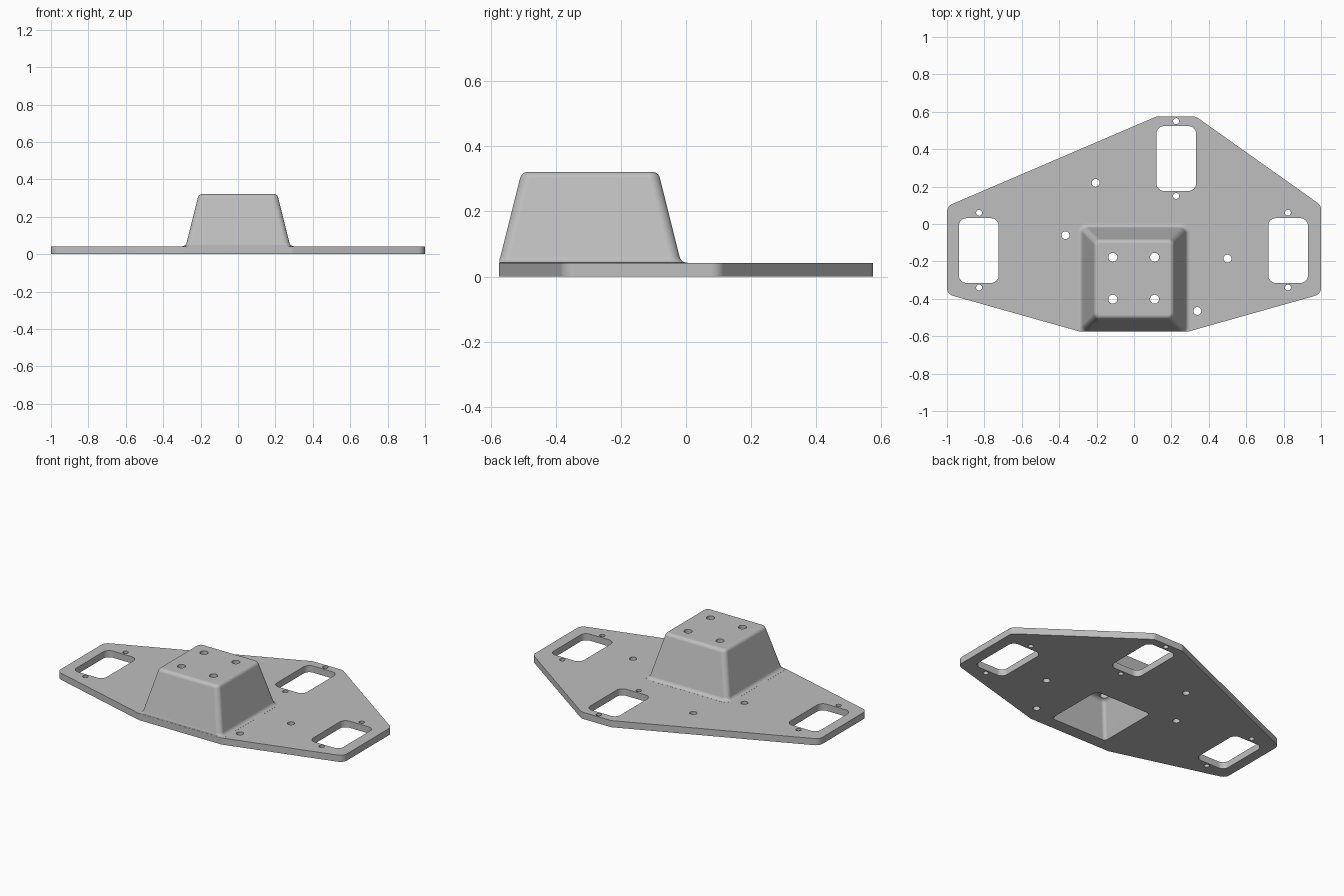
import bpy, bmesh, math
from mathutils import Vector

cube = bpy.data.objects.get("Cube")
if cube:
    bpy.data.objects.remove(cube, do_unlink=True)

grey = bpy.data.materials.new("plain_grey")
grey.use_nodes = True
GREY = (0.52, 0.52, 0.52, 1)
grey.diffuse_color = GREY
grey.node_tree.nodes["Principled BSDF"].inputs["Base Color"].default_value = GREY

PLATE = 0.042            # plate thickness
TOP = 0.322              # height of the raised block
MID_Y = -0.295           # centre line of the block
FRONT = -0.575           # front edge of the plate
DRAFT = 0.25             # slope of the block walls


def rounded(points, radius, steps=6):
    """Closed 2D outline with every corner replaced by an arc."""
    out = []
    for i, p in enumerate(points):
        p = Vector(p)
        u = (Vector(points[i - 1]) - p).normalized()
        v = (Vector(points[(i + 1) % len(points)]) - p).normalized()
        half = u.angle(v) / 2
        centre = p + (u + v).normalized() * radius / math.sin(half)
        setback = radius / math.tan(half)
        a, b = p + u * setback - centre, p + v * setback - centre
        out += [centre + a.lerp(b, k / steps).normalized() * radius
                for k in range(steps + 1)]
    return out


def rectangle(cx, cy, hx, hy, radius):
    return rounded([(cx - hx, cy - hy), (cx + hx, cy - hy),
                    (cx + hx, cy + hy), (cx - hx, cy + hy)], radius)


def circle(cx, cy, r, sides=24):
    return [Vector((cx + r * math.cos(math.tau * k / sides),
                    cy + r * math.sin(math.tau * k / sides))) for k in range(sides)]


def loft(bm, layers):
    """Solid skinned through (outline, z) layers, capped at both ends."""
    rings = [[bm.verts.new((p.x, p.y, z)) for p in outline] for outline, z in layers]
    for low, high in zip(rings, rings[1:]):
        n = len(low)
        for i in range(n):
            j = (i + 1) % n
            bm.faces.new((low[i], low[j], high[j], high[i]))
    bm.faces.new(rings[0][::-1])
    bm.faces.new(rings[-1])


def make_object(name, solids):
    bm = bmesh.new()
    for layers in solids:
        loft(bm, layers)
    bmesh.ops.recalc_face_normals(bm, faces=bm.faces)
    mesh = bpy.data.meshes.new(name)
    bm.to_mesh(mesh)
    bm.free()
    mesh.materials.append(grey)
    obj = bpy.data.objects.new(name, mesh)
    bpy.context.scene.collection.objects.link(obj)
    return obj


# Flat plate
outline = [(0.12, 0.575), (-1, 0.095), (-1, -0.375), (-0.29, FRONT),
           (0.29, FRONT), (1, -0.375), (1, 0.1), (0.33, 0.575)]
shape = rounded(outline, 0.045)
plate = make_object("mounting_plate", [[(shape, 0), (shape, PLATE)]])


# Tapered block with a fillet at its foot and rounded top edges
def wall(z):
    return 0.28 - DRAFT * (z - PLATE)


def block_outline(half, z):
    corner = max(0.004, 0.03 + half - wall(z))
    pts = rectangle(0, MID_Y, half, half, corner)
    for p in pts:
        p.y = max(p.y, FRONT + 0.001 + 0.28 * max(0, abs(p.x) - 0.28))
    return pts


slope = math.atan(DRAFT)
profile = []
r = 0.025
z0 = PLATE + r
x0 = wall(z0) + r / math.cos(slope)
foot = x0, PLATE + 0.0004
profile.append((x0, PLATE / 2))
profile.append(foot)
for k in range(1, 7):
    a = 1.5 * math.pi - (math.pi / 2 - slope) * k / 6
    profile.append((x0 + r * math.cos(a), z0 + r * math.sin(a)))
z1 = TOP - r
x1 = wall(z1) - r / math.cos(slope)
for k in range(7):
    a = slope + (math.pi / 2 - slope) * k / 6
    profile.append((x1 + r * math.cos(a), z1 + r * math.sin(a)))
block = make_object("raised_block", [[(block_outline(h, max(z, PLATE)), z)
                                      for h, z in profile]])

# Tapered pocket under the block
roof, pr = 0.225, 0.025
pocket_layers = [(0.21, -0.04)]
for k in range(6):
    a = math.pi / 2 * k / 5
    z = roof - pr + pr * math.sin(a)
    pocket_layers.append((0.2 - DRAFT * (roof - pr) - pr * (1 - math.cos(a)), z))
pocket = make_object("pocket_cutter", [[(rectangle(0, MID_Y, h, h, 0.02), z)
                                        for h, z in pocket_layers]])

# Windows and bolt holes
shapes = [rectangle(-0.83, -0.142, 0.106, 0.173, 0.04),
          rectangle(0.824, -0.142, 0.106, 0.173, 0.04),
          rectangle(0.226, 0.35, 0.106, 0.173, 0.04)]
for x, y in [(-0.828, -0.14), (0.823, -0.14), (0.225, 0.35)]:
    shapes += [circle(x, y + s * 0.2, 0.016) for s in (-1, 1)]
for x, y in [(-0.205, 0.22), (-0.366, -0.06), (0.5, -0.185), (0.339, -0.465)]:
    shapes.append(circle(x, y, 0.021))
for x in (-0.113, 0.11):
    shapes += [circle(x, y, 0.024) for y in (-0.178, -0.402)]
holes = make_object("hole_cutter", [[(s, -0.1), (s, 0.5)] for s in shapes])

# Join the block and cut the openings
helpers = [(block, "UNION"), (pocket, "DIFFERENCE"), (holes, "DIFFERENCE")]
for helper, operation in helpers:
    mod = plate.modifiers.new(helper.name, "BOOLEAN")
    mod.operation = operation
    mod.solver = "EXACT"
    mod.object = helper
bpy.context.view_layer.update()
graph = bpy.context.evaluated_depsgraph_get()
result = bpy.data.meshes.new_from_object(plate.evaluated_get(graph))
plate.modifiers.clear()
plate.data = result
result.materials.clear()
result.materials.append(grey)
for face in result.polygons:
    face.material_index = 0
for helper, _ in helpers:
    bpy.data.objects.remove(helper, do_unlink=True)

# Smooth fillets, crisp edges
for obj in bpy.context.selected_objects:
    obj.select_set(False)
plate.select_set(True)
bpy.context.view_layer.objects.active = plate
bpy.ops.object.shade_smooth_by_angle(angle=math.radians(30))
weighted = plate.modifiers.new("even_shading", "WEIGHTED_NORMAL")
weighted.keep_sharp = True
